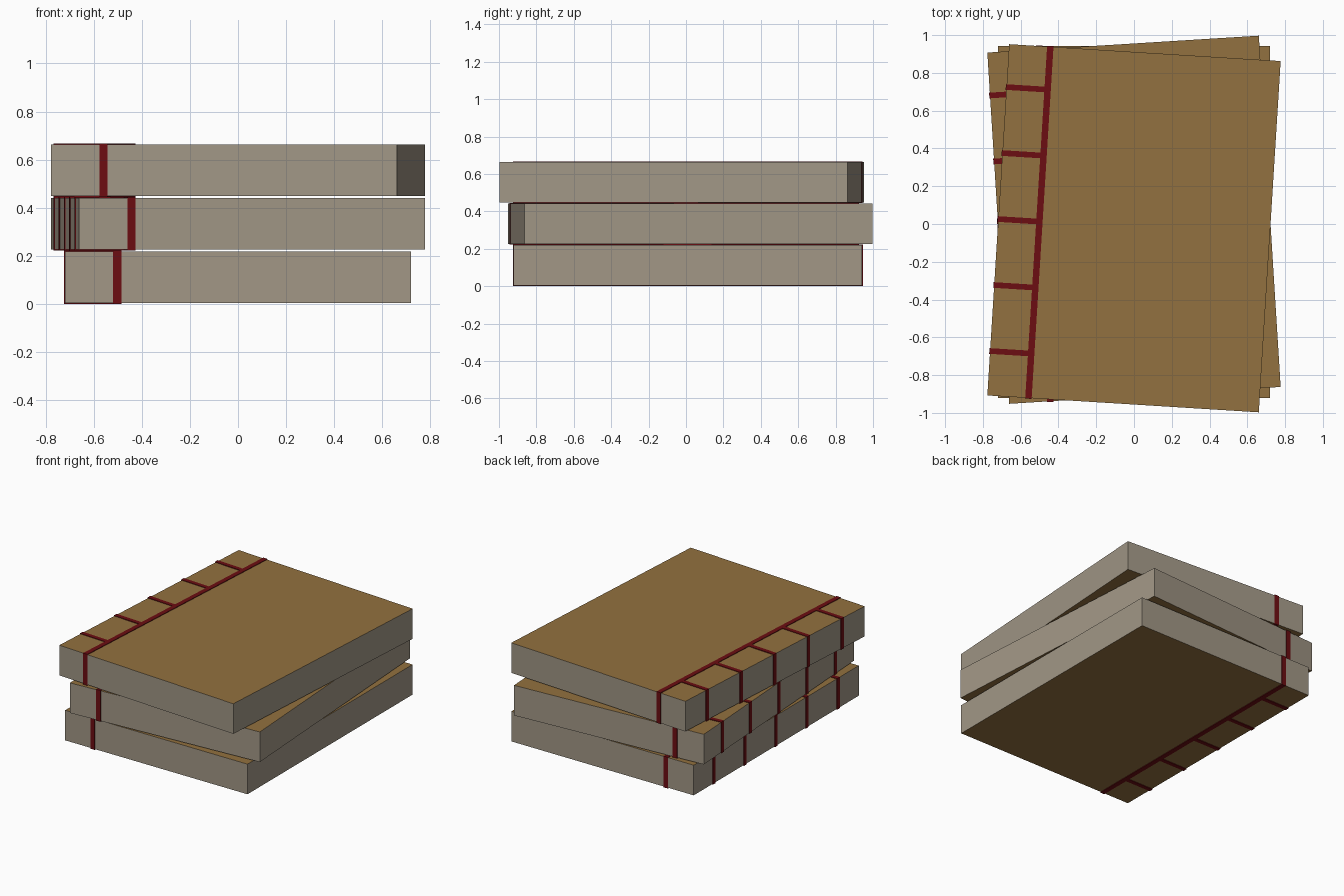
import bpy, bmesh, math
from mathutils import Matrix

if "Cube" in bpy.data.objects:
    bpy.data.objects.remove(bpy.data.objects["Cube"])


def material(name, rgb):
    m = bpy.data.materials.new(name)
    m.diffuse_color = (*rgb, 1)
    m.use_nodes = True
    m.node_tree.nodes["Principled BSDF"].inputs["Base Color"].default_value = m.diffuse_color
    return m


COVER = material("brown cover", (0.29, 0.165, 0.050))
PAGES = material("grey paper", (0.36, 0.31, 0.24))
THREAD = material("dark red thread", (0.150, 0.004, 0.006))

W, L, H = 1.44, 1.863, 0.215   # book block
P = 0.004                      # thread relief
BAND_X = -0.502                # long stitch line


def add_box(bm, x0, x1, y0, y1, z0, z1):
    mat = (Matrix.Translation(((x0 + x1) / 2, (y0 + y1) / 2, (z0 + z1) / 2))
           @ Matrix.Diagonal((x1 - x0, y1 - y0, z1 - z0, 1)))
    bmesh.ops.create_cube(bm, size=1, matrix=mat)


def finish(bm, name, mats, place):
    me = bpy.data.meshes.new(name)
    bm.to_mesh(me)
    bm.free()
    for m in mats:
        me.materials.append(m)
    ob = bpy.data.objects.new(name, me)
    ob.matrix_world = place
    bpy.context.collection.objects.link(ob)


def book(prefix, y, z, angle):
    place = Matrix.Translation((0, y, z)) @ Matrix.Rotation(math.radians(angle), 4, 'Z')
    # block: paper sides, brown top and bottom
    bm = bmesh.new()
    add_box(bm, -W / 2, W / 2, -L / 2, L / 2, 0, H)
    bm.normal_update()
    for f in bm.faces:
        f.material_index = 1 if abs(f.normal.z) > 0.5 else 0
    finish(bm, prefix + "_book", [PAGES, COVER], place)

    # long thread, a loop round the block
    bm = bmesh.new()
    x0, x1 = BAND_X - 0.017, BAND_X + 0.017
    e = L / 2
    for s0, s1 in ((-P, 0), (H, H + P)):
        add_box(bm, x0, x1, -e - P, e + P, s0, s1)
    for y0, y1 in ((-e - P, -e), (e, e + P)):
        add_box(bm, x0, x1, y0, y1, 0, H)
    finish(bm, prefix + "_long_thread", [THREAD], place)

    # five stitches wrapping the spine
    bm = bmesh.new()
    for i in range(-2, 3):
        c = 0.004 + i * 0.35
        y0, y1 = c - 0.015, c + 0.015
        for s0, s1 in ((-P, 0), (H, H + P)):
            add_box(bm, -W / 2 - P, x0, y0, y1, s0, s1)
        add_box(bm, -W / 2 - P, -W / 2, y0, y1, 0, H)
    finish(bm, prefix + "_spine_stitches", [THREAD], place)


book("bottom", 0.010, 0.004, 0)
book("middle", 0.0225, 0.2265, 3.56)
book("top", -0.0225, 0.448, -3.56)
